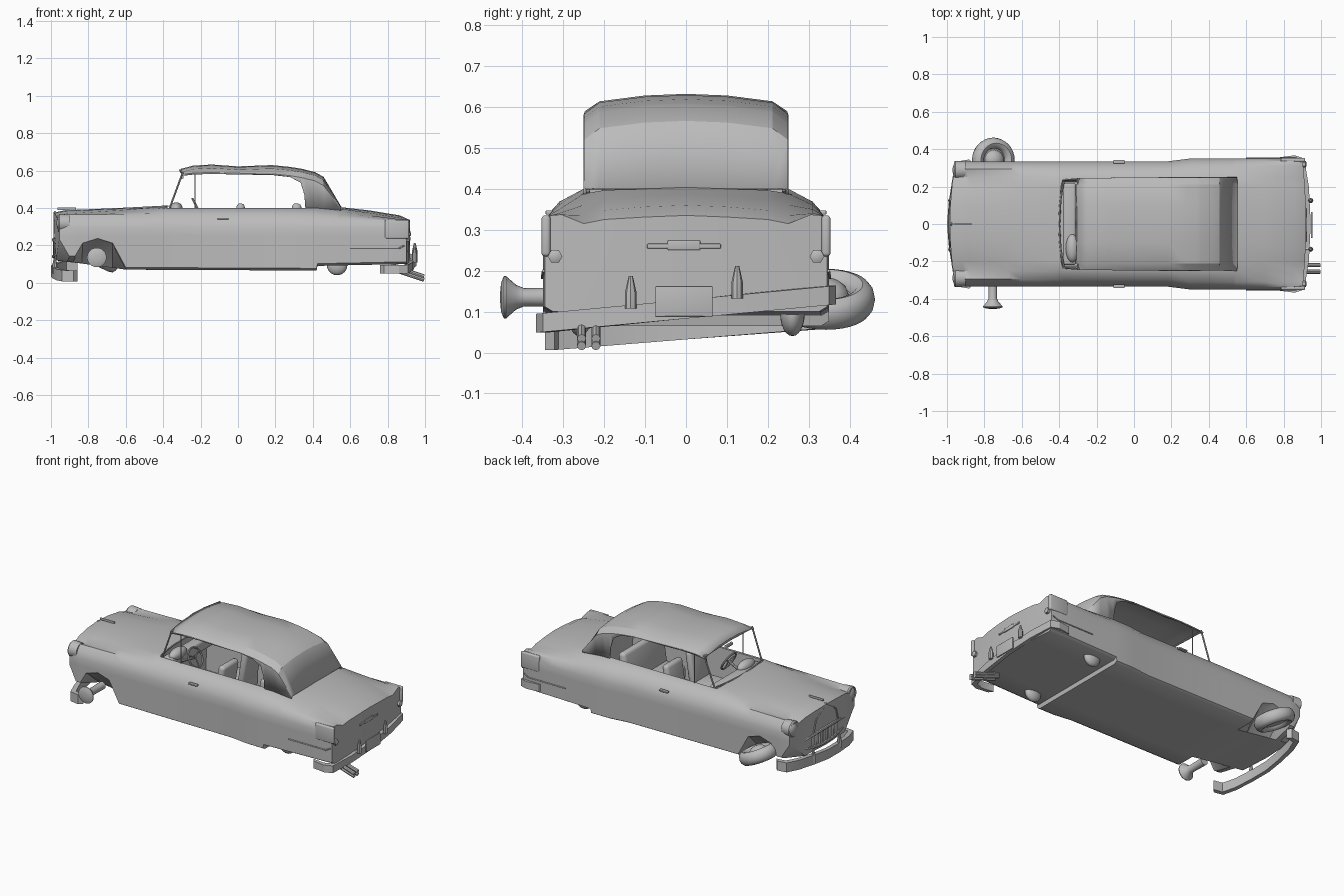
import bpy, bmesh
from math import radians, sin, cos, tau
from mathutils import Matrix, Vector

default_cube = bpy.data.objects.get("Cube")
if default_cube:
    bpy.data.objects.remove(default_cube, do_unlink=True)

colour = (.5, .5, .5, 1)
grey = bpy.data.materials.new("plain grey")
grey.use_nodes = True
grey.diffuse_color = colour
grey.node_tree.nodes["Principled BSDF"].inputs["Base Color"].default_value = colour


def select_only(obj):
    bpy.ops.object.select_all(action="DESELECT")
    obj.select_set(True)
    bpy.context.view_layer.objects.active = obj


def finish(obj, angle):
    obj.data.materials.clear()
    obj.data.materials.append(grey)
    select_only(obj)
    bpy.ops.object.shade_smooth_by_angle(angle=radians(angle))
    return obj


def from_bmesh(name, bm, angle=35):
    bmesh.ops.recalc_face_normals(bm, faces=bm.faces[:])
    mesh = bpy.data.meshes.new(name)
    bm.to_mesh(mesh)
    bm.free()
    obj = bpy.data.objects.new(name, mesh)
    bpy.context.collection.objects.link(obj)
    return finish(obj, angle)


def loft(name, rings, closed=True, cap="single", angle=35):
    bm = bmesh.new()
    rows = [[bm.verts.new(point) for point in ring] for ring in rings]
    count = len(rows[0])
    for first, second in zip(rows, rows[1:]):
        for i in range(count if closed else count - 1):
            j = (i + 1) % count
            bm.faces.new((first[i], first[j], second[j], second[i]))
    for end in (rows[0], rows[-1]):
        if cap == "single":
            bm.faces.new(end)
        elif cap == "halves":
            half = count // 2
            for i in range(half // 2):
                quad = (i, i + 1, half - 1 - i, half - i)
                bm.faces.new([end[k] for k in quad])
                bm.faces.new([end[-k % count] for k in quad])
    return from_bmesh(name, bm, angle)


def box(name, location, size, lean=0, bevel=.003):
    bm = bmesh.new()
    bmesh.ops.create_cube(bm, size=1)
    bmesh.ops.scale(bm, vec=size, verts=bm.verts)
    bmesh.ops.bevel(bm, geom=bm.edges[:], offset=bevel, segments=3, affect="EDGES", profile=.5)
    obj = from_bmesh(name, bm)
    obj.location = location
    obj.rotation_euler.y = lean


def ball(name, location, size):
    bm = bmesh.new()
    bmesh.ops.create_uvsphere(bm, u_segments=24, v_segments=12, radius=1)
    bmesh.ops.scale(bm, vec=size, verts=bm.verts)
    from_bmesh(name, bm).location = location


def lathe(name, location, axis, profile, sides=24):
    # Profile pairs are radius and distance along the axis
    place = Matrix.Translation(location) @ Vector(axis).to_track_quat("Z", "Y").to_matrix().to_4x4()
    turns = [tau * k / sides for k in range(sides)]
    loft(name, [[place @ Vector((radius * cos(turn), radius * sin(turn), distance)) for turn in turns]
                for radius, distance in profile])


def tube(name, points, radius=.005, cyclic=False):
    curve = bpy.data.curves.new(name, "CURVE")
    curve.dimensions, curve.bevel_depth, curve.bevel_resolution = "3D", radius, 2
    curve.use_fill_caps = True
    spline = curve.splines.new("POLY")
    spline.points.add(len(points) - 1)
    for target, point in zip(spline.points, points):
        target.co = (*point, 1)
    spline.use_cyclic_u = cyclic
    obj = bpy.data.objects.new(name, curve)
    bpy.context.collection.objects.link(obj)
    select_only(obj)
    bpy.ops.object.convert(target="MESH")
    finish(bpy.context.object, 35)


def blend(keys, x):
    # Straight-line interpolation through (position, value) keys
    for (start, low), (stop, high) in zip(keys, keys[1:]):
        if x <= stop:
            return low + (high - low) * max(0, x - start) / (stop - start)
    return keys[-1][1]


def mirrored(x, half, bow=0):
    # Half section from centre line to centre line, completed on the other side
    last = -1 if half[0][0] else 0
    other = [(-y, z) for y, z in half[-2:last if last == 0 else None:-1]]
    return [(x - bow * (1 - (y / .35) ** 2), y, z) for y, z in half + other]


# Body shell: section heights and widths follow a few keys along the length
WIDTH = [(-.95, .325), (-.9, .335), (.18, .335), (.3, .35), (.85, .35), (.9, .345)]
SILL = [(-.95, .22), (-.9, .13), (-.87, .13), (-.83, .2), (-.75, .225), (-.67, .2),
        (-.6, .07), (.42, .065), (.425, .09), (.9, .1)]
FLOOR = [(-.95, .12), (-.6, .07), (.42, .065), (.425, .09), (.9, .1)]
SHOULDER = [(-.95, .363), (-.4, .37), (.42, .368), (.9, .337)]
BELT = [(-.95, .345), (-.37, .4), (.42, .4), (.54, .388), (.85, .335), (.9, .315)]
CENTRE = [(-.95, .375), (-.9, .388), (-.37, .412), (.54, .405), (.7, .387), (.85, .36), (.9, .335)]
BOW = [(-.95, .035), (-.8, 0), (-.6, 0), (-.37, .03), (.18, 0), (.7, 0), (.9, -.02)]


def body_ring(x, cabin):
    width, sill, floor, shoulder, belt, centre, bow = [
        blend(keys, x) for keys in (WIDTH, SILL, FLOOR, SHOULDER, BELT, CENTRE, BOW)]
    half = [(0, floor), (.2, floor), (width - .02, sill), (width, sill + .012), (width, .25),
            (width, .295), (width - .014, .335), (width - .04, shoulder), (.25, belt)]
    if cabin:
        half += [(.235, belt), (.225, .14), (0, .14)]
    else:
        half += [(.2, (belt + centre) / 2), (.1, centre - .004), (0, centre)]
    return mirrored(x, half, bow)


stations = [-.95, -.9, -.87, -.83, -.75, -.67, -.6, -.42, -.37, -.365,
            .18, .3, .42, .425, .535, .54, .7, .85, .9]
loft("body_shell", [body_ring(x, -.37 < x < .54) for x in stations], cap="halves")

# Folding roof: position, lower side edge, crown
roof_stations = [(-.305, .575, .605), (-.24, .582, .622), (-.14, .586, .628), (0, .582, .618),
                 (.18, .578, .625), (.28, .565, .615), (.335, .535, .606), (.355, .47, .602),
                 (.36, .4, .6), (.41, .395, .588), (.455, .39, .563), (.55, .385, .402)]
roof_rings = []
for x, edge, crown in roof_stations:
    half = [(.247, edge), (.246, max(edge, crown - .045, .4)), (.21, max(crown - .018, .4)),
            (.1, max(crown - .004, .4)), (0, crown)]
    roof_rings.append(mirrored(x, half))
roof = loft("folding_roof", roof_rings, closed=False, cap=None, angle=25)
thickness = roof.modifiers.new("thickness", "SOLIDIFY")
thickness.thickness, thickness.offset = .008, 0

# Windscreen frame
tube("windscreen_base", [(-.4 + .001 * k * k, .046 * k, .408) for k in range(-5, 6)])
tube("windscreen_header", [(-.3, -.24, .585), (-.31, 0, .602), (-.3, .24, .585)])

# Parts repeated on both sides
for name, side in (("back", 1), ("front", -1)):
    tube("windscreen_pillar_" + name, [(-.365, .235 * side, .4), (-.295, .24 * side, .59)])
    tube("vent_post_" + name, [(-.23, .243 * side, z) for z in (.4, .585)], .003)
    box("door_handle_" + name, (-.08, .333 * side, .342), (.06, .02, .01))
    tube("side_trim_" + name, [(.6, .351 * side, .183), (.86, .351 * side, .183), (.89, .348 * side, .2)], .004)
    lathe("headlight_" + name, (-.9, .288 * side, .318), (-1, 0, 0),
          [(.046, 0), (.05, .055), (.044, .062), (.04, .055), (.03, .064), (.01, .07)])
    box("tail_fin_" + name, (.85, .342 * side, .285), (.13, .022, .1), bevel=.008)
    lathe("tail_light_" + name, (.9, .32 * side, .235), (1, 0, 0), [(.018, 0), (.018, .018), (.01, .022)], sides=6)
    ball("rear_hub_" + name, (.53, .26 * side, .095), (.055, .03, .055))
    box("seat_back_" + name, (0, .115 * side, .31), (.045, .16, .23), lean=.15, bevel=.02)
    box("seat_cushion_" + name, (-.08, .115 * side, .2), (.18, .17, .08), bevel=.02)
box("rear_seat_back", (.3, 0, .31), (.05, .4, .23), lean=.15, bevel=.02)
box("rear_seat_cushion", (.22, 0, .2), (.17, .4, .09), bevel=.02)

# Dashboard and steering
box("dashboard", (-.345, 0, .36), (.07, .44, .07), bevel=.015)
ball("instrument_pod", (-.33, -.13, .395), (.035, .075, .035))
hub = Vector((-.215, -.12, .395))
tube("steering_column", [hub - Vector((.12, 0, .06)), hub], .008)
rim = [hub + Vector((-.028 * sin(turn), .06 * cos(turn), .053 * sin(turn)))
       for turn in (tau * k / 24 for k in range(24))]
tube("steering_wheel", rim, .006, cyclic=True)
for spoke_end in rim[2::8]:
    tube("steering_spoke", [hub, spoke_end], .004)
tube("rear_mirror", [(-.3, y, .565) for y in (-.03, .03)], .01)


# Bumpers: crooked bands swept round the ends
def bumper(name, half, height, middle, slope):
    rings = []
    for x, y in [(x, -y) for x, y in half] + half[-2::-1]:
        low, high = (middle + slope * y + side * height / 2 for side in (-1, 1))
        inner_x, inner_y = x * .975, y * .93
        rings.append([(x, y, low), (x, y, high), (inner_x, inner_y, high), (inner_x, inner_y, low)])
    loft(name, rings, angle=25)


bumper("rear_bumper", [(.78, .357), (.86, .367), (.91, .35), (.935, .2), (.945, 0)], .046, .106, .094)
bumper("front_bumper", [(-.88, .345), (-.94, .335), (-.97, .25), (-.99, .12), (-1, 0)], .06, .062, .075)
for y in (-.135, .125):
    spike = [(.014, 0), (.014, .04), (.005, .08)]
    lathe("rear_overrider", (.945, y, .12 + .094 * y), (0, 0, 1), spike, sides=8)
    lathe("front_overrider", (-.98, y, .05), (0, 0, 1), spike, sides=8)
    tube("bumper_bracket", [(x, y, .11) for x in (.88, .93)], .01)
box("number_plate", (.95, -.005, .125), (.008, .14, .074), bevel=.002)

# Grille: oval surround with teeth, upright bars under an arch
oval = [(-.985 + .03 * cos(turn) ** 2, .24 * cos(turn), .185 + .045 * sin(turn))
        for turn in (tau * k / 32 for k in range(32))]
tube("grille_surround", oval, .01, cyclic=True)
for k in range(-6, 7):
    y = .033 * k
    box("grille_tooth", (-.98 + y * y / 2, y, .185), (.02, .014, .085 - y * y / 2), bevel=.005)
for k in range(-4, 5):
    y = .024 * k
    x = abs(y) / 10 - .98
    tube("upper_grille_bar", [(x, y, .235), (x, y, .37 - abs(y) * .6)])
arch = [(-.12, .24), (-.1, .31), (0, .375), (.1, .31), (.12, .24)]
tube("grille_arch", [(-.978, y, z) for y, z in arch], .008)
box("hood_ornament", (-.915, 0, .395), (.1, .008, .014))

# Trunk badge and twin tail pipes
box("trunk_badge", (.918, -.005, .26), (.012, .18, .012))
box("trunk_badge_centre", (.918, -.005, .262), (.014, .08, .024))
for y in (-.255, -.22):
    for lift in (0, .018):
        tube("tail_pipe", [(.82, y, .075 + lift), (.93, y, .037 + lift), (.995, y, .016 + lift)], .011)

# Bare axle stub on one side, fallen wheel on the other
lathe("axle_stub", (-.755, -.28, .135), (0, -1, 0),
      [(.024, 0), (.022, .115), (.03, .135), (.052, .16), (.052, .165), (.035, .172), (.012, .174)])
fallen_spot, fallen_axis = (-.752, .342, .13), (sin(.42), 0, cos(.42))
tread = [tau * k / 12 for k in range(12)]
lathe("fallen_tyre", fallen_spot, fallen_axis,
      [(.09 - .03 * cos(turn), -.04 * sin(turn)) for turn in tread + tread[:1]], sides=32)
lathe("fallen_wheel_hub", fallen_spot, fallen_axis,
      [(.066, -.02), (.066, .008), (.055, .012), (.05, .028), (.035, .042), (.012, .049)])
